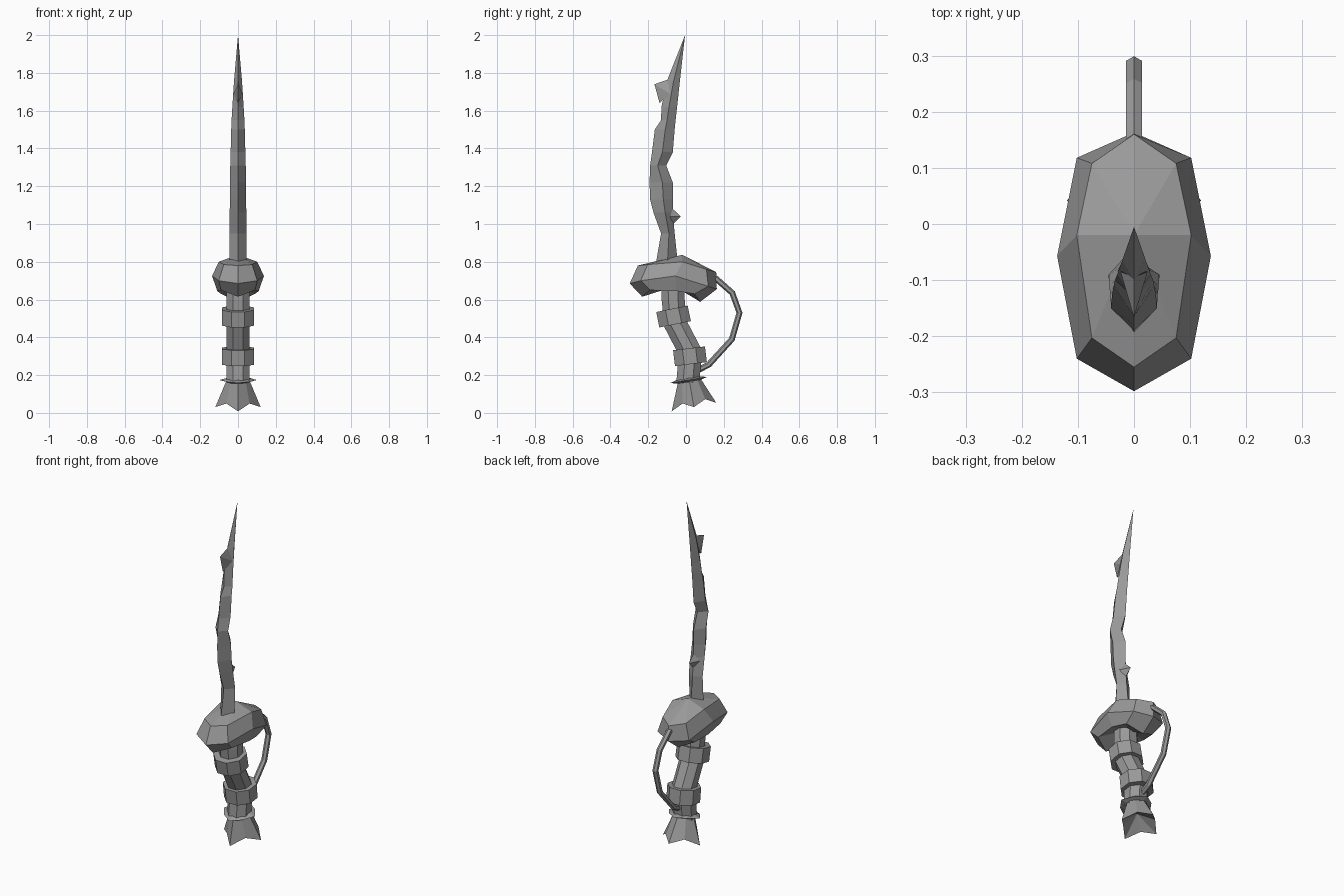
import bpy, bmesh, math

cube = bpy.data.objects.get("Cube")
if cube:
    bpy.data.objects.remove(cube)

steel = bpy.data.materials.new("grey steel")
steel.use_nodes = True
GREY = (0.32, 0.32, 0.32, 1)
steel.diffuse_color = GREY
steel.node_tree.nodes["Principled BSDF"].inputs["Base Color"].default_value = GREY


def loft(name, rings, start=None, end=None):
    """Skin equal-sized rings; close each end with a cap or a fan to a point."""
    bm = bmesh.new()
    loops = [[bm.verts.new(p) for p in ring] for ring in rings]
    n = len(loops[0])
    for low, high in zip(loops, loops[1:]):
        for i in range(n):
            j = (i + 1) % n
            bm.faces.new((low[i], low[j], high[j], high[i]))
    for loop, tip in ((loops[0], start), (loops[-1], end)):
        if tip is None:
            bm.faces.new(loop)
        else:
            apex = bm.verts.new(tip)
            for i in range(n):
                bm.faces.new((loop[i], loop[(i + 1) % n], apex))
    bmesh.ops.recalc_face_normals(bm, faces=bm.faces)
    mesh = bpy.data.meshes.new(name)
    bm.to_mesh(mesh)
    bm.free()
    mesh.materials.append(steel)
    obj = bpy.data.objects.new(name, mesh)
    bpy.context.collection.objects.link(obj)
    return obj


def ring(y, z, radius, tilt, sides=8, phase=0.5, notch=1.0, drop=0.0):
    """Tilted ring; every second corner may be pulled in and lifted."""
    points = []
    for i in range(sides):
        a = 2 * math.pi * (i + phase) / sides
        r = radius * (notch if i % 2 else 1)
        s = r * math.sin(a)
        lift = drop if i % 2 else 0
        points.append((r * math.cos(a), y + s * math.cos(tilt),
                       z + s * math.sin(tilt) + lift))
    return points


def tube(name, path, radius, sides):
    rings = []
    for i, (y, z) in enumerate(path):
        a, b = path[max(i - 1, 0)], path[min(i + 1, len(path) - 1)]
        rings.append(ring(y, z, radius, math.atan2(a[0] - b[0], b[1] - a[1]), sides))
    return loft(name, rings)


# Blade: diamond sections given as height, front edge, ridge, back edge, half width
sections = [
    (0.76, -0.165, -0.10, -0.04, 0.045), (0.95, -0.132, -0.09, -0.06, 0.045),
    (1.06, -0.172, -0.11, -0.07, 0.044), (1.13, -0.19, -0.12, -0.07, 0.043),
    (1.22, -0.193, -0.125, -0.07, 0.042), (1.31, -0.19, -0.15, -0.105, 0.041),
    (1.38, -0.18, -0.125, -0.07, 0.039), (1.50, -0.165, -0.11, -0.06, 0.036),
    (1.55, -0.132, -0.10, -0.055, 0.034), (1.62, -0.13, -0.09, -0.047, 0.030),
    (1.76, -0.10, -0.065, -0.032, 0.021),
]
loft("blade", [[(0, f, z), (w, m, z), (0, b, z), (-w, m, z)]
               for z, f, m, b, w in sections], end=(0, -0.005, 2.0))

# Thorns on the blade edges
loft("front_thorn", [[(0, -0.14, 1.64), (0.024, -0.085, 1.69),
                      (0, -0.095, 1.765), (-0.024, -0.085, 1.69)]],
     end=(0, -0.167, 1.74))
loft("back_thorn", [[(0, -0.068, 1.00), (0.03, -0.085, 1.04),
                     (0, -0.07, 1.08), (-0.03, -0.085, 1.04)]],
     end=(0, -0.027, 1.04))


# Guard: faceted shell, each ring given by its right half and mirrored
def mirrored(half):
    return half + [(-x, y, z) for x, y, z in half[-2:0:-1]]


top = mirrored([(0, -0.255, 0.78), (0.075, -0.203, 0.785), (0.102, -0.02, 0.80),
                (0.075, 0.108, 0.76), (0, 0.16, 0.745)])
rim = mirrored([(0, -0.298, 0.685), (0.102, -0.24, 0.70), (0.137, -0.057, 0.725),
                (0.102, 0.118, 0.67), (0, 0.163, 0.655)])
lip = mirrored([(0, -0.232, 0.615), (0.09, -0.19, 0.65), (0.11, -0.05, 0.645),
                (0.09, 0.045, 0.63), (0, 0.075, 0.588)])
loft("guard", [lip, rim, top], start=(0, -0.06, 0.67), end=(0, -0.02, 0.837))

# Bent grip and its two bands
tube("grip", [(-0.07, 0.70), (-0.068, 0.60), (-0.055, 0.47), (0.018, 0.33),
              (0.018, 0.26), (0.01, 0.16)], 0.066, 8)
for name, y, z, tilt in (("upper_band", -0.066, 0.51, 0.2),
                         ("lower_band", 0.021, 0.30, 0.12)):
    dy, dz = -math.sin(tilt) * 0.042, math.cos(tilt) * 0.042
    loft(name, [ring(y - dy, z - dz, 0.092, tilt), ring(y + dy, z + dz, 0.092, tilt)])

# Thin pointed collar
loft("collar", [ring(0.014, 0.163, 0.055, 0.16, phase=0),
                ring(0.014, 0.174, 0.099, 0.16, phase=0, notch=0.85),
                ring(0.012, 0.186, 0.055, 0.16, phase=0)])

# Flared pommel with four points
loft("pommel", [ring(0.042, 0.031, 0.12, 0.19, phase=0, notch=0.72, drop=0.03),
                ring(0.014, 0.19, 0.053, 0.16, phase=0)], start=(0, 0.025, 0.12))

# Hand guard loop
tube("hand_loop", [(0.10, 0.73), (0.16, 0.71), (0.245, 0.635), (0.283, 0.53),
                   (0.243, 0.39), (0.12, 0.255), (0.06, 0.225)], 0.016, 6)
